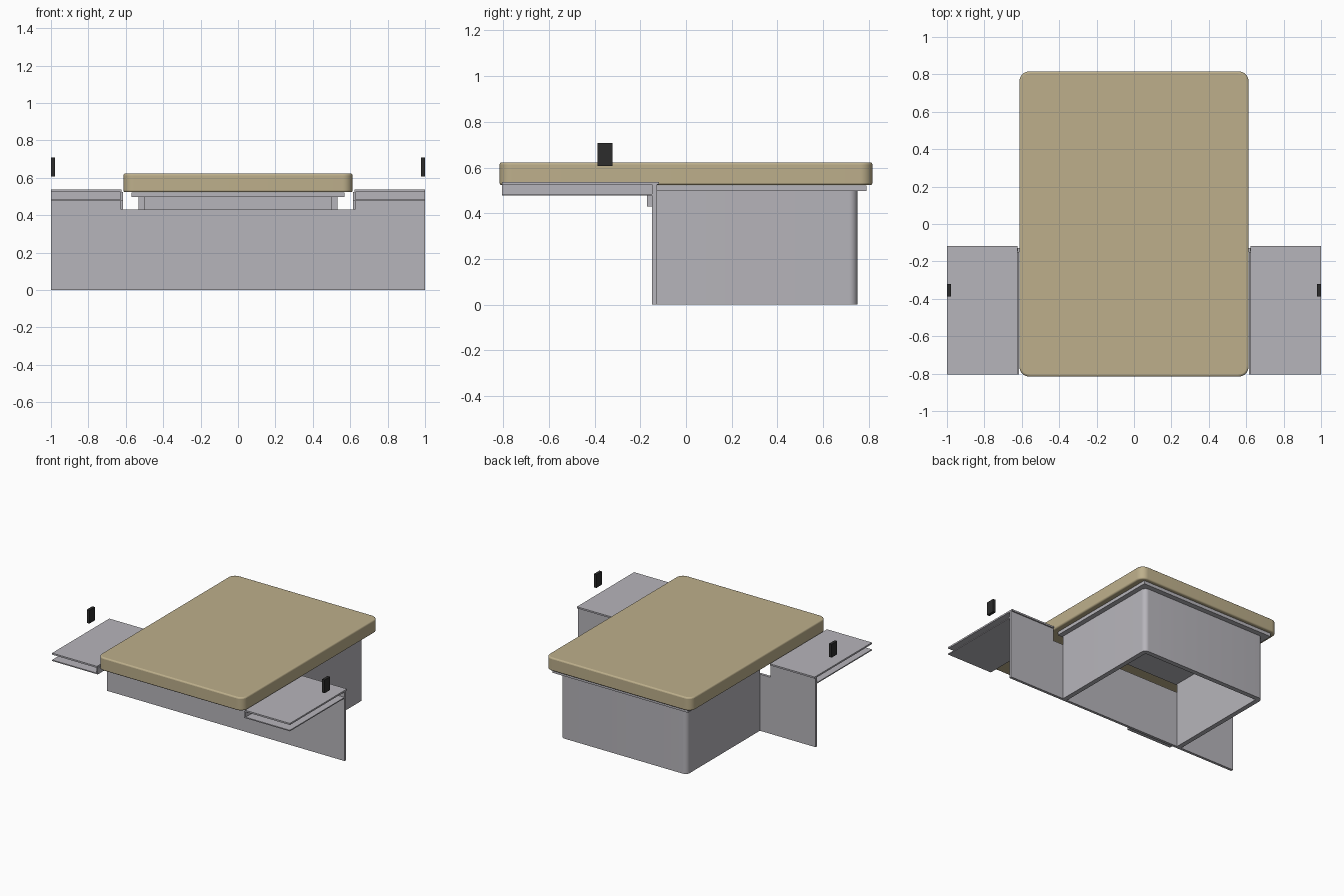
import bpy, bmesh, math

cube = bpy.data.objects.get("Cube")
if cube:
    bpy.data.objects.remove(cube, do_unlink=True)


def material(name, rgb):
    m = bpy.data.materials.new(name)
    m.use_nodes = True
    m.diffuse_color = (*rgb, 1)
    m.node_tree.nodes["Principled BSDF"].inputs["Base Color"].default_value = (*rgb, 1)
    return m


GREY = material("painted grey", (0.47, 0.46, 0.495))
TAN = material("tan board", (0.51, 0.43, 0.26))
BLACK = material("black", (0.025, 0.025, 0.025))


def prism(name, outline, low, high, mat, axis="z"):
    """Extrude a 2D outline; axis 'z' uses (x, y), 'y' uses (x, z), 'x' uses (y, z)."""
    place = {"z": lambda a, b, c: (a, b, c),
             "y": lambda a, b, c: (a, c, b),
             "x": lambda a, b, c: (c, a, b)}[axis]
    bm = bmesh.new()
    rings = [[bm.verts.new(place(a, b, c)) for a, b in outline] for c in (low, high)]
    bm.faces.new(rings[0])
    bm.faces.new(rings[1])
    n = len(outline)
    for i in range(n):
        j = (i + 1) % n
        bm.faces.new((rings[0][i], rings[0][j], rings[1][j], rings[1][i]))
    bmesh.ops.recalc_face_normals(bm, faces=bm.faces)
    mesh = bpy.data.meshes.new(name)
    bm.to_mesh(mesh)
    bm.free()
    mesh.materials.append(mat)
    ob = bpy.data.objects.new(name, mesh)
    bpy.context.collection.objects.link(ob)
    return ob


def box(name, x, y, z, mat):
    return prism(name, [(x[0], y[0]), (x[1], y[0]), (x[1], y[1]), (x[0], y[1])], *z, mat)


def arc(cx, cy, r, start, steps=8):
    """Quarter circle running anticlockwise from the start angle."""
    angles = [math.radians(start + 90 * i / steps) for i in range(steps + 1)]
    return [(cx + r * math.cos(a), cy + r * math.sin(a)) for a in angles]


def smooth(ob):
    bpy.ops.object.select_all(action="DESELECT")
    ob.select_set(True)
    bpy.context.view_layer.objects.active = ob
    bpy.ops.object.shade_smooth_by_angle(angle=math.radians(35))


# Cushioned board with rounded corners and softened rims
W, D, R = 0.613, 0.816, 0.055
outline = (arc(W - R, D - R, R, 0) + arc(R - W, D - R, R, 90)
           + arc(R - W, R - D, R, 180) + arc(W - R, R - D, R, 270))
board = prism("table_board", outline, 0.523, 0.623, TAN)
bevel = board.modifiers.new("soft rim", "BEVEL")
bevel.width, bevel.segments = 0.01, 3
bevel.limit_method, bevel.angle_limit = "ANGLE", math.radians(40)
smooth(board)

# Support plate under the board
box("support_plate", (-0.57, 0.57), (-0.14, 0.79), (0.497, 0.522), GREY)

# Three-sided cabinet wall, open below, with rounded back corners
X, BACK, T, R = 0.532, 0.75, 0.036, 0.036
wall = ([(X, -0.13)] + arc(X - R, BACK - R, R, 0) + arc(R - X, BACK - R, R, 90)
        + [(-X, -0.13), (T - X, -0.13), (T - X, BACK - T), (X - T, BACK - T), (X - T, -0.13)])
smooth(prism("cabinet_wall", wall, 0, 0.497, GREY))

# Wide front panel, notched beneath the board
N, LIP, TOP = 0.62, 0.43, 0.525
prism("front_panel", [(-1, 0), (1, 0), (1, TOP), (N, TOP), (N, LIP), (-N, LIP),
                      (-N, TOP), (-1, TOP)], -0.148, -0.128, GREY, "y")

# Side shelves: two thin leaves joined along the inner edge by a hooked web
for side, s in (("left", 1), ("right", -1)):
    xs = sorted((0.622 * s, s))
    box(side + "_shelf_top", xs, (-0.805, -0.118), (0.525, 0.537), GREY)
    box(side + "_shelf_bottom", xs, (-0.805, -0.149), (0.477, 0.485), GREY)
    web = [(-0.805, 0.477), (-0.17, 0.477), (-0.17, LIP), (-0.149, LIP),
           (-0.149, 0.525), (-0.805, 0.525)]
    prism(side + "_shelf_web", web, *sorted((0.616 * s, 0.628 * s)), GREY, "x")
    # Small upright control block above the outer edge
    box(side + "_control", sorted((0.979 * s, s)), (-0.388, -0.322), (0.607, 0.708), BLACK)
